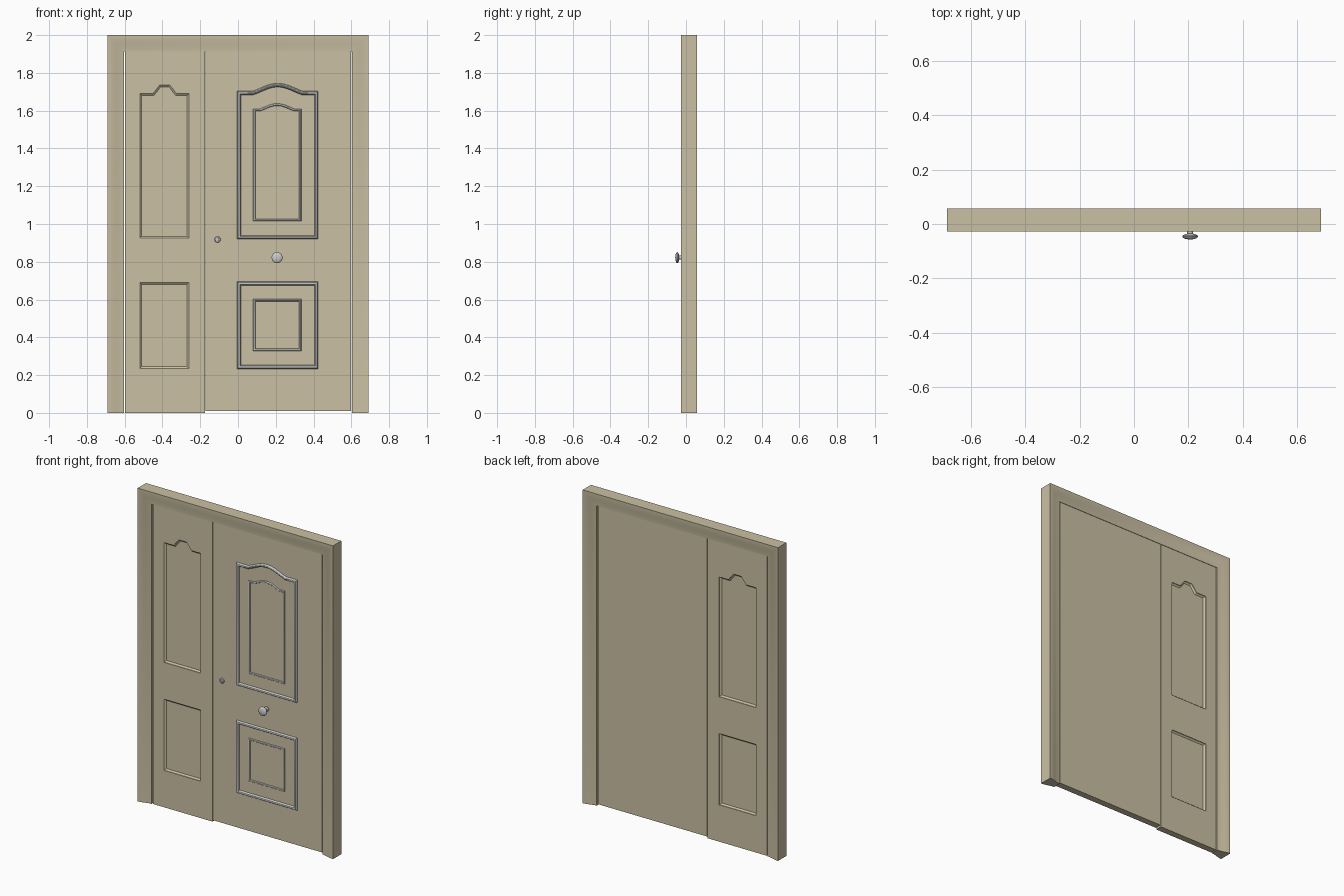
import bpy, bmesh, math
from mathutils import Vector

if "Cube" in bpy.data.objects:
    bpy.data.objects.remove(bpy.data.objects["Cube"])

wood = bpy.data.materials.new("khaki_paint")
wood.diffuse_color = (0.60, 0.53, 0.37, 1)
wood.use_nodes = True
wood.node_tree.nodes["Principled BSDF"].inputs["Base Color"].default_value = wood.diffuse_color

FRONT, BACK = -0.006, 0.036          # leaf faces
MID = (FRONT + BACK) / 2


def finish(bm, name, mat=None, smooth=True):
    bmesh.ops.recalc_face_normals(bm, faces=bm.faces)
    me = bpy.data.meshes.new(name)
    bm.to_mesh(me)
    bm.free()
    ob = bpy.data.objects.new(name, me)
    bpy.context.collection.objects.link(ob)
    if mat:
        me.materials.append(mat)
    if smooth:
        bpy.ops.object.select_all(action='DESELECT')
        ob.select_set(True)
        bpy.context.view_layer.objects.active = ob
        bpy.ops.object.shade_smooth_by_angle(angle=math.radians(30))
    return ob


def offset(path, d, closed=True):
    """Mitred inward offset of a counter-clockwise (x, z) path."""
    pts, n, out = [Vector(p) for p in path], len(path), []
    for i, p in enumerate(pts):
        a = p - pts[i - 1] if closed or i > 0 else pts[1] - p
        b = pts[(i + 1) % n] - p if closed or i < n - 1 else a
        na, nb = (Vector((-v.y, v.x)).normalized() for v in (a, b))
        out.append(p + (na + nb) * d / (1 + na.dot(nb)))
    return out


def sweep(name, path, profile, mat=None, closed=True):
    """Carry a closed (inward offset, y) profile around a path."""
    bm = bmesh.new()
    rings = [[bm.verts.new((q.x, y, q.y)) for q in offset(path, d, closed)] for d, y in profile]
    n, m = len(path), len(profile)
    for j in range(m):
        r, s = rings[j], rings[(j + 1) % m]
        for i in range(n if closed else n - 1):
            k = (i + 1) % n
            bm.faces.new((r[i], r[k], s[k], s[i]))
    if not closed:
        for i in (0, n - 1):
            bm.faces.new([r[i] for r in rings])
    return finish(bm, name, mat)


def plate(name, outlines, y0, y1, mat):
    """Flat board with optional holes, from y0 to y1."""
    bm = bmesh.new()
    for loop in outlines:
        vs = [bm.verts.new((p[0], y0, p[1])) for p in loop]
        for i, v in enumerate(vs):
            bm.edges.new((vs[i - 1], v))
    bmesh.ops.triangle_fill(bm, use_beauty=True, edges=bm.edges[:])
    ext = bmesh.ops.extrude_face_region(bm, geom=bm.faces[:], use_keep_orig=True)
    bmesh.ops.translate(bm, vec=(0, y1 - y0, 0),
                        verts=[g for g in ext['geom'] if isinstance(g, bmesh.types.BMVert)])
    return finish(bm, name, mat, smooth=False)


def rect(x0, x1, z0, z1):
    return [(x0, z0), (x1, z0), (x1, z1), (x0, z1)]


def arched(x0, x1, z0, z1, peak, shoulder, n=14):
    """Rectangle with an arch between two flat shoulders on top."""
    w = x1 - x0 - 2 * shoulder
    arch = [(x1 - shoulder - w * i / n, z1 + (peak - z1) * math.sin(math.pi * i / n) ** 1.2)
            for i in range(n + 1)]
    return [(x0, z0), (x1, z0), (x1, z1)] + arch + [(x0, z1)]


def lathe(name, x, z, profile, seg=24):
    """Turned part about the y axis, profile of (radius, y)."""
    bm = bmesh.new()
    vs = [bm.verts.new((x + r, y, z)) for r, y in profile]
    es = [bm.edges.new(p) for p in zip(vs, vs[1:])]
    bmesh.ops.spin(bm, geom=vs + es, cent=(x, 0, z), axis=(0, 1, 0),
                   angle=2 * math.pi, steps=seg)
    bmesh.ops.remove_doubles(bm, verts=bm.verts, dist=1e-5)
    return finish(bm, name)


# Frame: full depth at the outside, curving in towards the leaves
curve = [(0.0, 0.0), (0.012, 0.001), (0.03, 0.005), (0.05, 0.011), (0.07, 0.016), (0.086, 0.018)]
profile = [(d, -0.027 + h) for d, h in curve] + [(d, 0.057 - h) for d, h in reversed(curve)]
sweep("door_frame", [(0.69, 0), (0.69, 2), (-0.69, 2), (-0.69, 0)], profile, wood, closed=False)

# Wide leaf, solid
plate("main_leaf", [rect(-0.173, 0.598, 0.01, 1.918)], FRONT, BACK, wood)

# Narrow leaf with two recessed panels seen from both sides
upper = [(-0.52, 0.925), (-0.26, 0.925), (-0.26, 1.69), (-0.325, 1.69), (-0.36, 1.735),
         (-0.415, 1.735), (-0.45, 1.69), (-0.52, 1.69)]
lower = rect(-0.52, -0.26, 0.235, 0.69)
plate("side_leaf", [rect(-0.598, -0.176, 0, 1.918), upper, lower], FRONT, BACK, wood)
for tag, path in (("upper", upper), ("lower", lower)):
    sweep(f"side_{tag}_bevel", path,
          [(0, FRONT + 0.004), (0.010, FRONT + 0.012), (0.010, BACK - 0.012), (0, BACK - 0.004)], wood)
    plate(f"side_{tag}_panel", [offset(path, 0.009)], FRONT + 0.012, BACK - 0.012, wood)

# Grey raised mouldings on the wide leaf
def moulding(name, path, width, height):
    arc = [(width / 2 * (1 - math.cos(math.pi * i / 6)), FRONT - height * math.sin(math.pi * i / 6))
           for i in range(7)]
    sweep(name, path, [(0, MID)] + arc + [(width, MID)])


moulding("upper_outer_moulding", arched(-0.004, 0.424, 0.92, 1.703, 1.745, 0.08), 0.02, 0.014)
moulding("upper_inner_moulding", arched(0.08, 0.335, 1.015, 1.61, 1.638, 0.035), 0.012, 0.007)
moulding("lower_outer_moulding", rect(-0.004, 0.424, 0.233, 0.695), 0.02, 0.014)
moulding("lower_inner_moulding", rect(0.08, 0.335, 0.328, 0.603), 0.012, 0.007)

# Flattened round knob on a stem, and the lock cylinder
disc = [(0.029 * math.sin(a), -0.046 + 0.011 * math.cos(a))
        for a in (math.pi * (0.12 + 0.88 * i / 9) for i in range(10))]
lathe("knob", 0.207, 0.822, [(0.016, MID), (0.016, -0.012), (0.011, -0.018)] + disc)
lathe("lock_cylinder", -0.108, 0.918,
      [(0.016, MID), (0.016, -0.009), (0.013, -0.013), (0.006, -0.013), (0.005, -0.01), (0, -0.01)])
